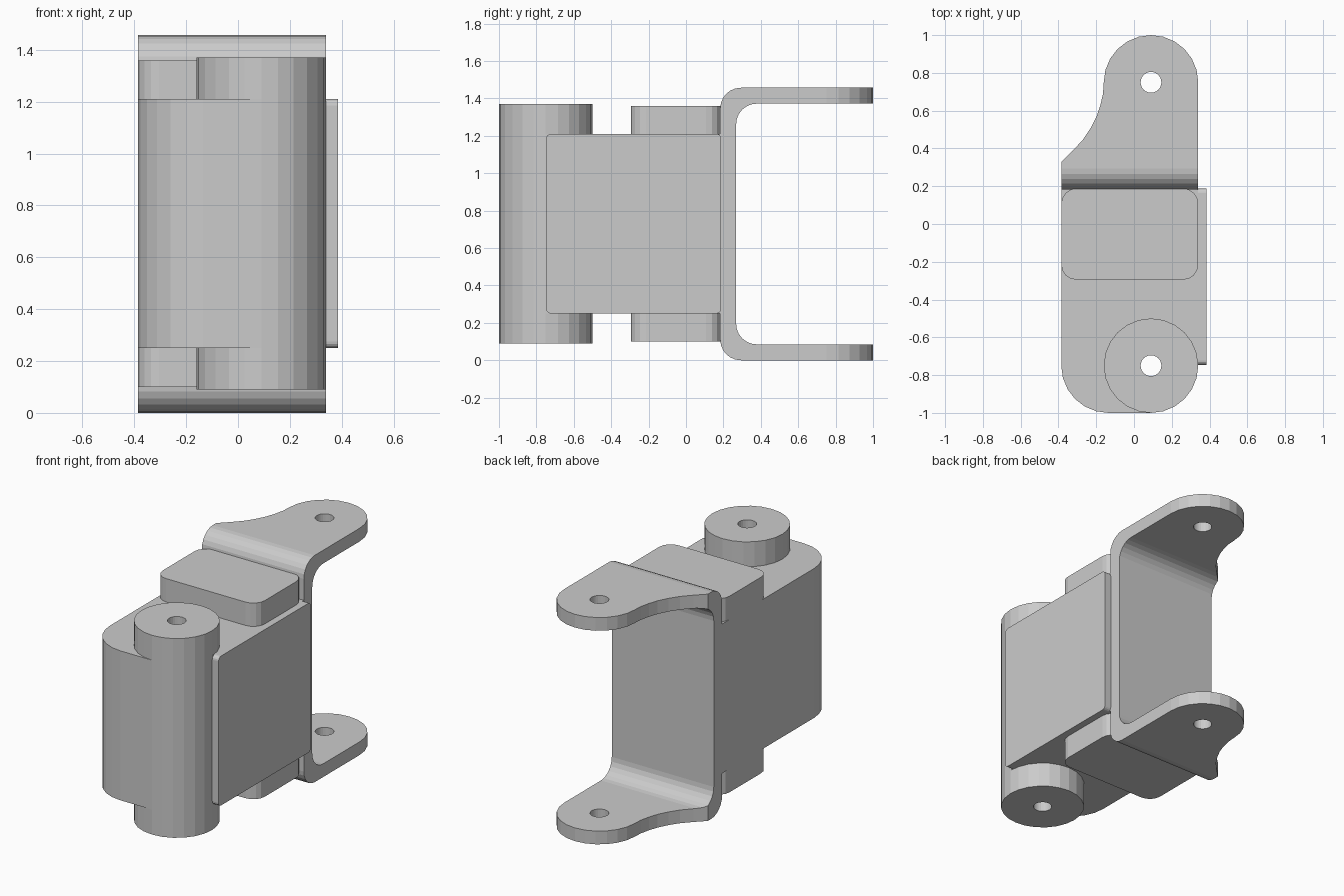
import bpy, bmesh
from math import cos, sin, radians

if "Cube" in bpy.data.objects:
    bpy.data.objects.remove(bpy.data.objects["Cube"])

XL, XR, XP = -0.385, 0.34, 0.385     # left side, right side, side plate face
YM, H = 0.188, 1.457                 # mounting plane, total height
PX, PY, R, HR = 0.09, 0.75, 0.25, 0.055   # pivot position, lug and hole radius


def arc(cx, cy, r, a0, a1, n=6):
    return [(cx + r * cos(radians(a0 + (a1 - a0) * i / n)),
             cy + r * sin(radians(a0 + (a1 - a0) * i / n))) for i in range(n + 1)]


def circle(cx, cy, r, n=24):
    return arc(cx, cy, r, 0, 360, n)[:-1]


def rounded(x0, x1, y0, y1, r, n=4):
    return (arc(x1 - r, y1 - r, r, 0, 90, n) + arc(x0 + r, y1 - r, r, 90, 180, n)
            + arc(x0 + r, y0 + r, r, 180, 270, n) + arc(x1 - r, y0 + r, r, 270, 360, n))


def prism(name, outline, lo, hi, axis='Z'):
    """Extrude an outline along Z (outline in xy) or X (outline in yz)."""
    place = (lambda a, b, t: (a, b, t)) if axis == 'Z' else (lambda a, b, t: (t, a, b))
    bm = bmesh.new()
    face = bm.faces.new([bm.verts.new(place(a, b, lo)) for a, b in outline])
    ext = bmesh.ops.extrude_face_region(bm, geom=[face])
    move = place(0, 0, hi - lo)
    bmesh.ops.translate(bm, vec=move,
                        verts=[v for v in ext['geom'] if isinstance(v, bmesh.types.BMVert)])
    bmesh.ops.recalc_face_normals(bm, faces=bm.faces)
    mesh = bpy.data.meshes.new(name)
    bm.to_mesh(mesh)
    bm.free()
    obj = bpy.data.objects.new(name, mesh)
    bpy.context.collection.objects.link(obj)
    return obj


def boolean(target, tool, operation):
    """Apply a boolean and discard the tool object."""
    mod = target.modifiers.new(operation.lower(), 'BOOLEAN')
    mod.operation, mod.object, mod.solver = operation, tool, 'EXACT'
    tool.hide_render = True
    bpy.context.view_layer.objects.active = target
    bpy.ops.object.modifier_apply(modifier=mod.name)
    bpy.data.objects.remove(tool)


# Housing: body rounded at the front, with barrel and block rising through it
housing = prism("housing", [(XR, YM), (XL, YM)]
                + arc(XL + R, -PY, R, 180, 270) + arc(PX, -PY, R, 270, 360), 0.25, 1.21)
boolean(housing, prism("block", rounded(XL, XR, -0.295, YM, 0.08), 0.10, 1.36), 'UNION')
boolean(housing, prism("barrel", circle(PX, -PY, R), 0.09, 1.37), 'UNION')
boolean(housing, prism("barrel_hole", circle(PX, -PY, HR), -0.1, 1.6), 'DIFFERENCE')

# Thin cover plate on the right side
prism("side_plate", rounded(-0.747, YM, 0.25, 1.21, 0.025), XR, XP, 'X')

# Bent U bracket: side profile trimmed to the lug outline, then drilled
T, Y0, B = 0.085, 0.183, 0.11
profile = ([(1, 0), (1, T)] + arc(Y0 + T + B, T + B, B, 270, 180)
           + arc(Y0 + T + B, H - T - B, B, 180, 90) + [(1, H - T), (1, H)]
           + arc(Y0 + B, H - B, B, 90, 180) + arc(Y0 + B, B, B, 180, 270))
bracket = prism("bracket", profile, XL, XR, 'X')
lug = ([(0.5, 0.1), (0.5, 1.1), (-0.5, 1.1), (-0.5, 0.1)])
outline = ([(XR, 0.1)] + arc(PX, PY, R, 0, 180, 12)
           + [(-0.164, 0.69), (-0.178, 0.63), (-0.198, 0.57), (-0.23, 0.507),
              (-0.27, 0.447), (-0.325, 0.387), (XL, 0.328), (XL, 0.1)])
boolean(bracket, prism("lug_outline", outline, -0.1, 1.6), 'INTERSECT')
boolean(bracket, prism("bracket_hole", circle(PX, PY, HR), -0.1, 1.6), 'DIFFERENCE')
